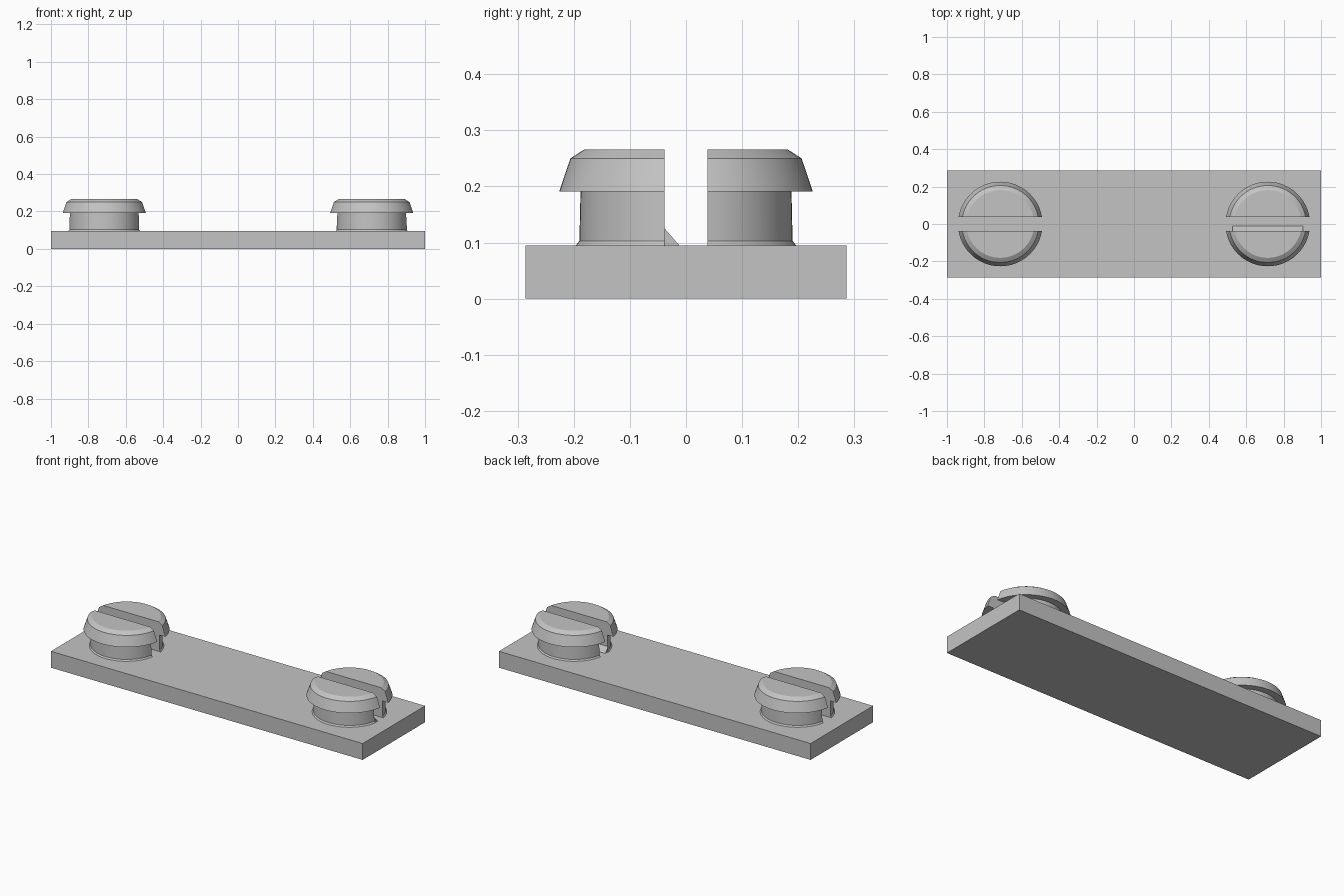
import bpy, bmesh, math
from mathutils import Matrix, Vector

cube = bpy.data.objects.get("Cube")
if cube:
    bpy.data.objects.remove(cube, do_unlink=True)

grey = bpy.data.materials.new("plain grey")
grey.use_nodes = True
colour = (0.55, 0.55, 0.55, 1)
grey.diffuse_color = colour
grey.node_tree.nodes["Principled BSDF"].inputs["Base Color"].default_value = colour

PLATE_TOP = 0.095
SLOT = 0.038      # half width of the slot
STUD_X = 0.715


def finish(bm, name, location=(0, 0, 0), turn=0, smooth=False):
    bmesh.ops.recalc_face_normals(bm, faces=bm.faces)
    mesh = bpy.data.meshes.new(name)
    bm.to_mesh(mesh)
    bm.free()
    mesh.materials.append(grey)
    obj = bpy.data.objects.new(name, mesh)
    bpy.context.collection.objects.link(obj)
    obj.location = location
    obj.rotation_euler.z = turn
    if smooth:
        bpy.ops.object.select_all(action='DESELECT')
        obj.select_set(True)
        bpy.context.view_layer.objects.active = obj
        bpy.ops.object.shade_smooth_by_angle(angle=math.radians(25))
    return obj


def half_stud(name, x, turn):
    # Lathe the stem and bevelled lip, then keep one side of the slot
    profile = [(0, PLATE_TOP), (0.196, PLATE_TOP), (0.19, 0.103), (0.188, 0.191),
               (0.226, 0.191), (0.206, 0.25), (0.181, 0.266), (0, 0.266)]
    bm = bmesh.new()
    verts = [bm.verts.new((r, 0, z)) for r, z in profile]
    edges = [bm.edges.new(pair) for pair in zip(verts, verts[1:])]
    bmesh.ops.spin(bm, geom=verts + edges, axis=(0, 0, 1), cent=(0, 0, 0),
                   angle=math.tau, steps=64)
    bmesh.ops.remove_doubles(bm, verts=bm.verts, dist=0.0001)
    bmesh.ops.bisect_plane(bm, geom=bm.verts[:] + bm.edges[:] + bm.faces[:],
                           plane_co=(0, SLOT, 0), plane_no=(0, 1, 0), clear_inner=True)
    bmesh.ops.holes_fill(bm, edges=[e for e in bm.edges if e.is_boundary])
    finish(bm, name, (x, 0, 0), turn, True)


# Base plate
bm = bmesh.new()
bmesh.ops.create_cube(bm, size=1, matrix=Matrix.Diagonal((2, 0.572, PLATE_TOP, 1)))
finish(bm, "base_plate", (0, 0, PLATE_TOP / 2))

# Slotted studs
for side, x in (("left", STUD_X), ("right", -STUD_X)):
    half_stud(side + "_stud_back_half", x, 0)
    half_stud(side + "_stud_front_half", x, math.pi)

# Small wedge inside the left slot
bm = bmesh.new()
corners = [(-SLOT, PLATE_TOP), (-0.012, PLATE_TOP), (-SLOT, 0.125)]
face = bm.faces.new([bm.verts.new((0.526, y, z)) for y, z in corners])
ext = bmesh.ops.extrude_face_region(bm, geom=[face], use_keep_orig=True)
moved = [v for v in ext["geom"] if isinstance(v, bmesh.types.BMVert)]
bmesh.ops.translate(bm, verts=moved, vec=Vector((0.378, 0, 0)))
finish(bm, "left_slot_wedge")
